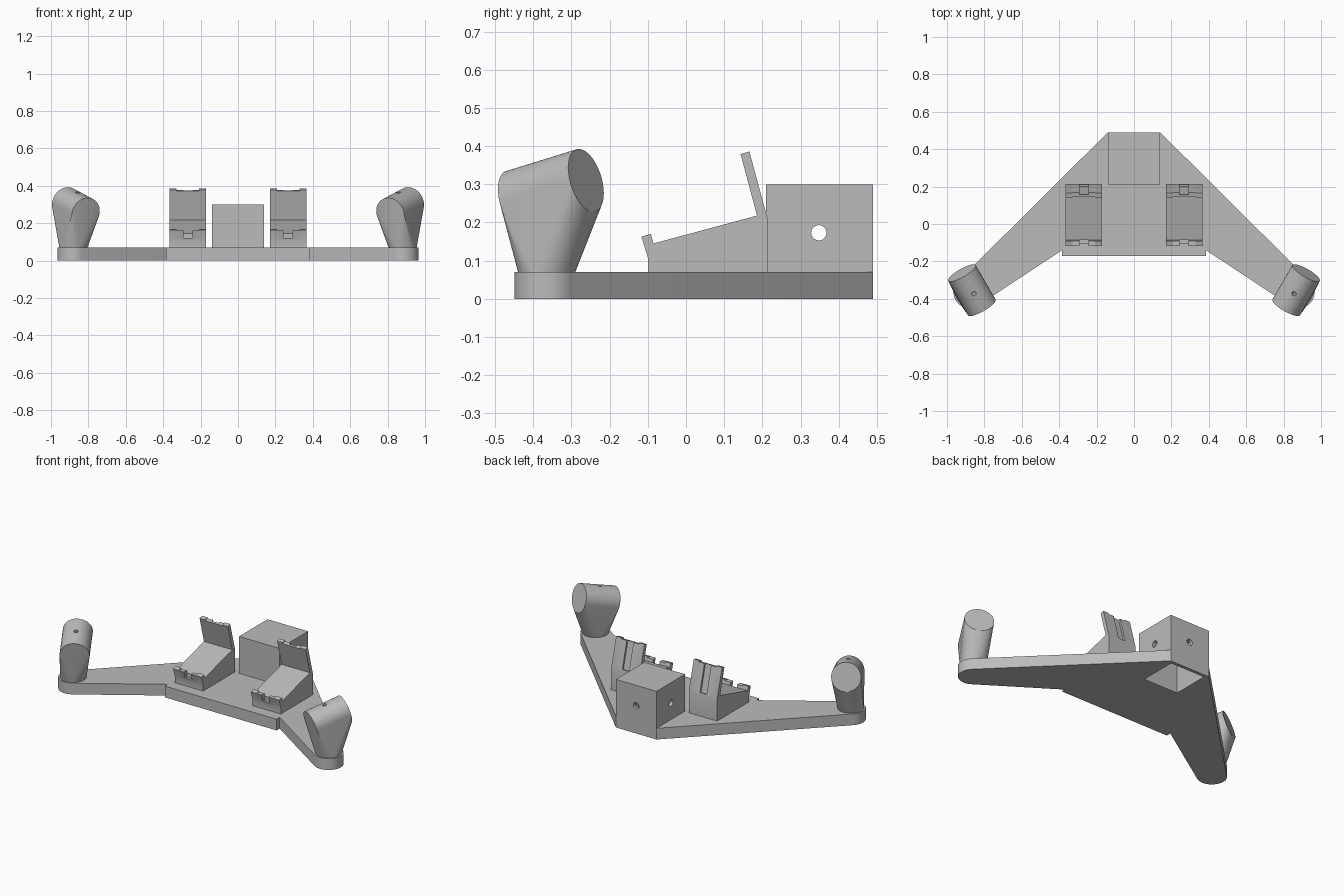
import bpy
import bmesh
from math import radians, cos, sin, pi
from mathutils import Matrix, Vector

cube = bpy.data.objects.get("Cube")
if cube:
    bpy.data.objects.remove(cube, do_unlink=True)

grey = bpy.data.materials.new("plain grey")
grey.use_nodes = True
colour = (0.5, 0.5, 0.5, 1)
grey.diffuse_color = colour
grey.node_tree.nodes["Principled BSDF"].inputs["Base Color"].default_value = colour

parts = []


def make(name, bm, keep=True):
    bmesh.ops.recalc_face_normals(bm, faces=bm.faces[:])
    mesh = bpy.data.meshes.new(name)
    bm.to_mesh(mesh)
    bm.free()
    mesh.materials.append(grey)
    ob = bpy.data.objects.new(name, mesh)
    bpy.context.collection.objects.link(ob)
    if keep:
        parts.append(ob)
    else:
        ob.hide_render = True
    return ob


def box(name, lo, hi, keep=True, turn=Matrix()):
    lo, hi = Vector(lo), Vector(hi)
    bm = bmesh.new()
    bmesh.ops.create_cube(bm, size=1)
    place = Matrix.Translation((lo + hi) / 2) @ Matrix.Diagonal((*(hi - lo), 1))
    bm.transform(turn @ place)
    return make(name, bm, keep)


def rod(name, centre, axis, radius, length, sides=32):
    bm = bmesh.new()
    bmesh.ops.create_cone(bm, cap_ends=True, segments=sides, radius1=radius,
                          radius2=radius, depth=length)
    spin = Vector(axis).to_track_quat('Z', 'Y').to_matrix().to_4x4()
    bm.transform(Matrix.Translation(centre) @ spin)
    return make(name, bm, False)


def prism(name, points, push):
    bm = bmesh.new()
    face = bm.faces.new([bm.verts.new(p) for p in points])
    ext = bmesh.ops.extrude_face_region(bm, geom=[face])
    moved = [v for v in ext["geom"] if isinstance(v, bmesh.types.BMVert)]
    bmesh.ops.translate(bm, verts=moved, vec=push)
    return make(name, bm)


def cut(ob, cutters):
    for c in cutters:
        mod = ob.modifiers.new("cut", 'BOOLEAN')
        mod.operation = 'DIFFERENCE'
        mod.solver = 'EXACT'
        mod.object = c
    bpy.context.view_layer.update()
    graph = bpy.context.evaluated_depsgraph_get()
    mesh = bpy.data.meshes.new_from_object(ob.evaluated_get(graph))
    ob.modifiers.clear()
    ob.data = mesh


def discard(cutters):
    for c in cutters:
        bpy.data.objects.remove(c, do_unlink=True)


def mirrored(ob, name):
    bm = bmesh.new()
    bm.from_mesh(ob.data)
    bm.transform(Matrix.Scale(-1, 4, (1, 0, 0)))
    bmesh.ops.reverse_faces(bm, faces=bm.faces[:])
    return make(name, bm)


# Base plate: wide centre with two tapering arms ending in round pads
THICK = 0.07
pad = Vector((0.88, -0.365, 0))
half = [(0.385, -0.17), (0.385, -0.14)]
for i in range(25):
    a = radians(-123 + 168 * i / 24)
    half.append((pad.x + 0.085 * cos(a), pad.y + 0.085 * sin(a)))
half.append((0.14, 0.49))
outline = half + [(-x, y) for x, y in reversed(half)]
plate = prism("base_plate", [(x, y, 0) for x, y in outline], (0, 0, THICK))

# Hollow rear block, open underneath, with screw holes
block = box("rear_block", (-0.14, 0.21, THICK), (0.14, 0.49, 0.3))
cavity = box("cavity", (-0.12, 0.235, -0.1), (0.12, 0.47, 0.28), False)
side_hole = rod("side_hole", (0, 0.348, 0.173), (1, 0, 0), 0.02, 0.5)
back_hole = rod("back_hole", (0, 0.48, 0.173), (0, 1, 0), 0.02, 0.1)
cut(plate, [cavity])
cut(block, [cavity, side_hole, back_hole])
discard([cavity, side_hole, back_hole])

# Sloped cradle with a front lip and a leaning back rest
profile = [(-0.1, THICK), (0.215, THICK), (0.215, 0.205), (0.166, 0.386),
           (0.143, 0.379), (0.186, 0.218), (-0.085, 0.145),
           (-0.092, 0.17), (-0.117, 0.163), (-0.1, 0.108)]
X0, X1 = 0.17, 0.365
mid = (X0 + X1) / 2
cradle = prism("left_cradle", [(X0, y, z) for y, z in profile], (X1 - X0, 0, 0))
lean = Matrix.Translation((0, 0.215, 0.205)) @ Matrix.Rotation(radians(15), 4, 'X')
cutters = [
    box("lip_notch", (mid - 0.023, -0.14, 0.12), (mid + 0.023, -0.085, 0.2), False),
    box("lip_dip", (mid - 0.06, -0.14, 0.162), (mid + 0.06, -0.08, 0.2), False),
    box("rest_groove", (mid - 0.023, -0.012, 0.01), (mid + 0.023, 0.05, 0.3), False, lean),
    box("rest_dip", (mid - 0.06, -0.05, 0.18), (mid + 0.06, 0.05, 0.3), False, lean),
]
cut(cradle, cutters)
discard(cutters)
mirrored(cradle, "right_cradle")

# Post blending a round foot into a tilted tube
tilt, yaw = radians(15), radians(30)
axis = Vector((sin(yaw) * cos(tilt), cos(yaw) * cos(tilt), sin(tilt)))
across = Vector((cos(yaw), -sin(yaw), 0))
up = across.cross(axis)
centre = Vector((0.867, -0.354, 0.282))
bm = bmesh.new()
SIDES = 64
for i in range(SIDES):
    a = 2 * pi * i / SIDES
    ring = (across * cos(a) + up * sin(a)) * 0.085
    for end in (-0.11, 0.11):
        bm.verts.new(centre + axis * end + ring)
    bm.verts.new((pad.x + 0.075 * cos(a), pad.y + 0.075 * sin(a), THICK))
hull = bmesh.ops.convex_hull(bm, input=bm.verts[:])
spare = set(hull["geom_interior"] + hull["geom_unused"])
bmesh.ops.delete(bm, geom=[g for g in spare if isinstance(g, bmesh.types.BMVert)],
                 context='VERTS')
post = make("left_post", bm)
cutters = [rod("bore", centre, axis, 0.053, 0.4, 48),
           rod("set_screw_hole", centre + up * 0.08, up, 0.012, 0.12, 20)]
cut(post, cutters)
discard(cutters)
mirrored(post, "right_post")

# Smooth the round surfaces, keep the edges crisp
bpy.ops.object.select_all(action='DESELECT')
for ob in parts:
    ob.select_set(True)
bpy.context.view_layer.objects.active = parts[0]
bpy.ops.object.shade_smooth_by_angle(angle=radians(30))
